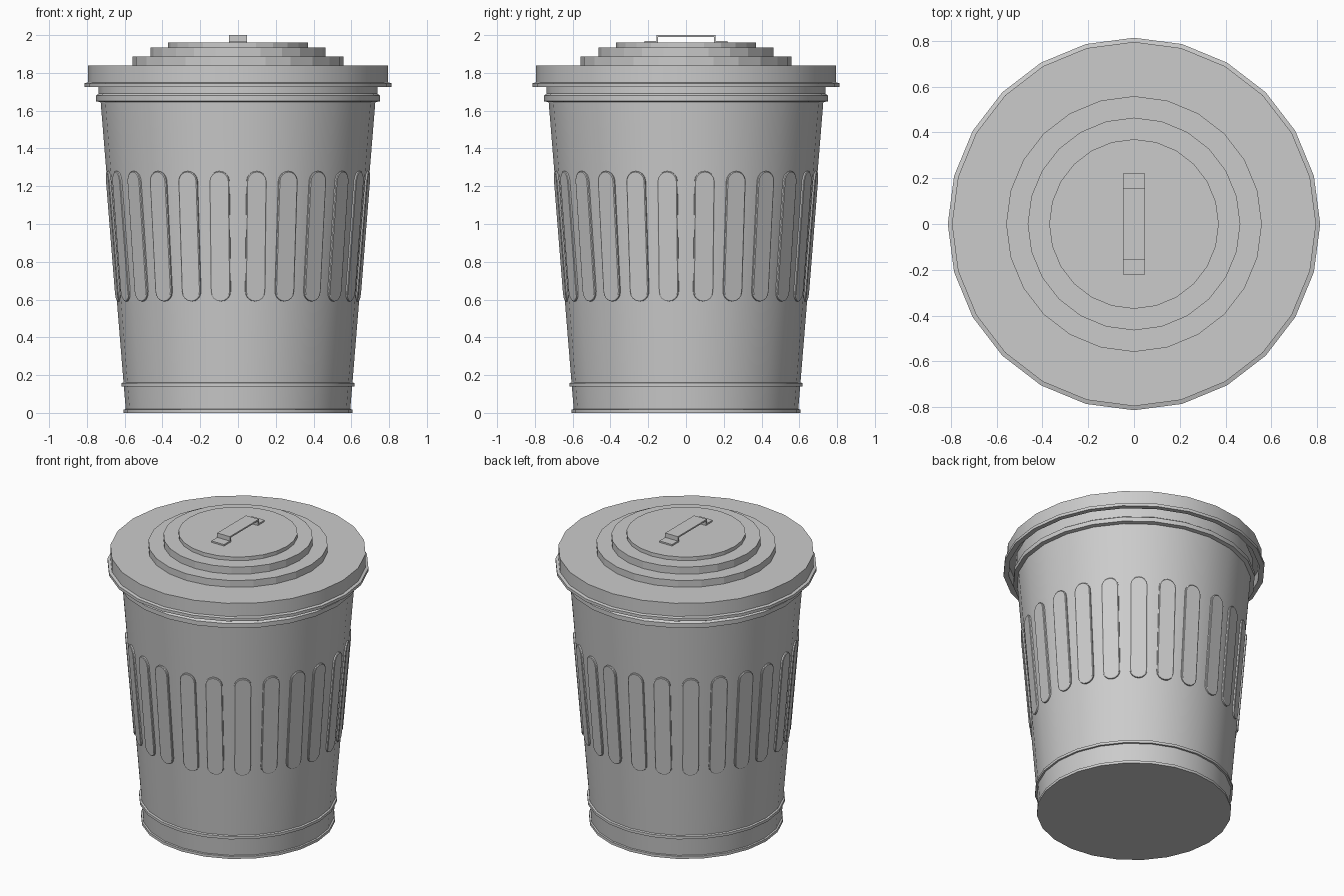
import bpy, bmesh, math
from mathutils import Vector

if "Cube" in bpy.data.objects:
    bpy.data.objects.remove(bpy.data.objects["Cube"])

SIDES = 24


def finish(name, bm, smooth):
    bmesh.ops.recalc_face_normals(bm, faces=bm.faces)
    me = bpy.data.meshes.new(name)
    bm.to_mesh(me)
    bm.free()
    ob = bpy.data.objects.new(name, me)
    bpy.context.collection.objects.link(ob)
    if smooth:
        me.shade_smooth()
        me.set_sharp_from_angle(angle=math.radians(30))
    return ob


def lathe(name, profile, smooth=True):
    """Revolve (radius, z) points around z; the ends are capped."""
    bm = bmesh.new()
    rings = []
    for r, z in profile:
        rings.append([bm.verts.new((r * math.cos(2 * math.pi * i / SIDES),
                                    r * math.sin(2 * math.pi * i / SIDES), z))
                      for i in range(SIDES)])
    for a, b in zip(rings, rings[1:]):
        for i in range(SIDES):
            j = (i + 1) % SIDES
            bm.faces.new((a[i], a[j], b[j], b[i]))
    bm.faces.new(rings[0][::-1])
    bm.faces.new(rings[-1])
    return finish(name, bm, smooth)


def wall_radius(z):
    return 0.593 + 0.0815 * z


# Tapered can with foot rim, lower hoop and upper hoops
lathe("can_body", [
    (0.605, 0), (0.605, 0.018), (wall_radius(0.018), 0.02),
    (wall_radius(0.14), 0.14), (0.617, 0.14), (0.617, 0.158),
    (wall_radius(0.162), 0.162), (wall_radius(1.645), 1.645),
    (0.752, 1.65), (0.752, 1.68), (0.738, 1.69), (0.738, 1.78)])

# Upright round-ended ribs pressed out of the wall
Z0, Z1, HALF, DEPTH = 0.59, 1.28, 0.054, 0.012


def rib_ring(bm, angle, half, offset):
    out = Vector((math.cos(angle), math.sin(angle), 0))
    side = Vector((-out.y, out.x, 0))
    verts = []
    for end, start in ((Z1 - HALF, 0), (Z0 + HALF, math.pi)):
        for k in range(9):
            t = start + math.pi * k / 8
            z = end + half * math.sin(t)
            r = wall_radius(z) * math.cos(math.pi / SIDES) + offset
            verts.append(bm.verts.new(out * r + side * half * math.cos(t) + Vector((0, 0, z))))
    return verts


bm = bmesh.new()
for quarter in range(4):
    for deg in (8.2, 22.5, 37.5, 52.5, 67.5, 81.8):
        ang = math.radians(deg + 90 * quarter)
        inner = rib_ring(bm, ang, HALF, -0.012)
        outer = rib_ring(bm, ang, HALF, DEPTH * 0.7)
        top = rib_ring(bm, ang, HALF - 0.005, DEPTH)
        for a, b in ((inner, outer), (outer, top)):
            for i in range(len(a)):
                j = (i + 1) % len(a)
                bm.faces.new((a[i], a[j], b[j], b[i]))
        bm.faces.new(top)
        bm.faces.new(inner[::-1])
finish("wall_ribs", bm, True)

# Hollow lid with flared lip
lathe("lid", [
    (0.78, 1.80), (0.78, 1.725), (0.813, 1.725), (0.813, 1.745),
    (0.795, 1.75), (0.795, 1.84)])

# Stepped tiers on the lid
for n, (r, z0, z1) in enumerate([(0.558, 1.835, 1.886), (0.464, 1.88, 1.935),
                                 (0.37, 1.93, 1.96)]):
    lathe(f"lid_tier_{n + 1}", [(r, z0), (r, z1)], smooth=False)

# Bent strap handle: cross-section in y/z, extruded along x
half_strap = [(0.22, 1.958), (0.22, 1.97), (0.157, 1.97), (0.157, 2.0)]
half_under = [(0.147, 1.99), (0.147, 1.958)]
outline = (half_strap + [(-y, z) for y, z in half_strap[::-1]]
           + [(-y, z) for y, z in half_under[::-1]] + half_under)
bm = bmesh.new()
face = bm.faces.new([bm.verts.new((-0.048, y, z)) for y, z in outline])
ext = bmesh.ops.extrude_face_region(bm, geom=[face], use_keep_orig=True)
bmesh.ops.translate(bm, vec=(0.096, 0, 0),
                    verts=[v for v in ext["geom"] if isinstance(v, bmesh.types.BMVert)])
finish("lid_handle", bm, False)
